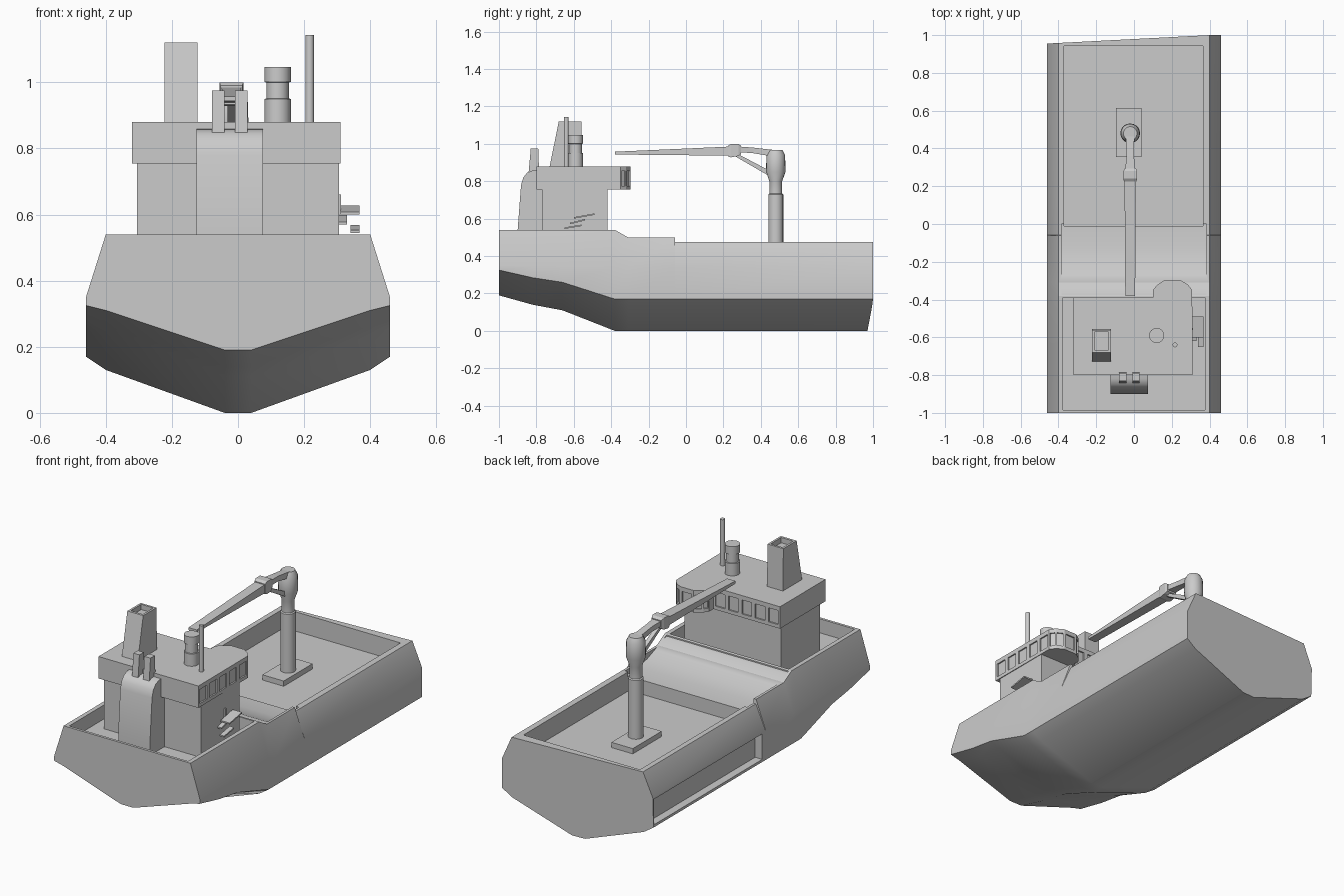
import bpy, bmesh, math
from mathutils import Vector

if "Cube" in bpy.data.objects:
    bpy.data.objects.remove(bpy.data.objects["Cube"])


def make(name, verts, faces, smooth=None):
    me = bpy.data.meshes.new(name)
    me.from_pydata([tuple(v) for v in verts], [], faces)
    bm = bmesh.new()
    bm.from_mesh(me)
    bmesh.ops.recalc_face_normals(bm, faces=bm.faces)
    bm.to_mesh(me)
    bm.free()
    ob = bpy.data.objects.new(name, me)
    bpy.context.collection.objects.link(ob)
    if smooth:
        activate(ob)
        bpy.ops.object.shade_smooth_by_angle(angle=math.radians(smooth))
    return ob


def activate(ob):
    bpy.ops.object.select_all(action='DESELECT')
    ob.select_set(True)
    bpy.context.view_layer.objects.active = ob


def loft(name, rings, smooth=None):
    n = len(rings[0])
    faces = [(i * n + j, i * n + (j + 1) % n, (i + 1) * n + (j + 1) % n, (i + 1) * n + j)
             for i in range(len(rings) - 1) for j in range(n)]
    faces += [tuple(range(n)), tuple(range((len(rings) - 1) * n, len(rings) * n))]
    return make(name, [v for r in rings for v in r], faces, smooth)


def box(name, x0, x1, y0, y1, z0, z1):
    return loft(name, [[(x0, y0, z), (x1, y0, z), (x1, y1, z), (x0, y1, z)] for z in (z0, z1)])


def side_profile(name, pts, x0, x1, smooth=None):
    return loft(name, [[(x, y, z) for y, z in pts] for x in (x0, x1)], smooth)


def turned(name, x, y, prof, n=20):
    return loft(name, [[(x + r * math.cos(2 * math.pi * i / n), y + r * math.sin(2 * math.pi * i / n), z)
                        for i in range(n)] for r, z in prof], 35)


def cut(ob, cutter):
    cutter.hide_render = True
    m = ob.modifiers.new("cut", 'BOOLEAN')
    m.operation, m.solver, m.object = 'DIFFERENCE', 'EXACT', cutter
    activate(ob)
    bpy.ops.object.modifier_apply(modifier=m.name)
    bpy.data.objects.remove(cutter)


# Hull: cross-sections along y (y, keel z, deck edge z)
def section(y, k, top):
    t = k / 0.19
    half = [(0.04, k), (0.40, 0.13 + 0.18 * t), (0.46, 0.17 + 0.155 * t), (0.46, 0.34 + 0.01 * t), (0.40, top)]
    pts = half + [(-x, z) for x, z in reversed(half)]
    if y < 0.9:
        return [(x, y, z) for x, z in pts]
    return [(x, min(1, 0.98 + 0.054 * x - 0.04 * max(0, 0.3 - z)), z) for x, z in pts]


stations = [(-1, .19, .54), (-.82, .14, .54), (-.66, .11, .54), (-.38, 0, .54), (-.31, 0, .50),
            (-.06, 0, .50), (-.058, 0, .475), (1, 0, .475)]
hull = loft("hull", [section(*s) for s in stations])
cut(hull, box("fore_deck_cutter", -.375, .375, -.985, -.39, .46, .8))
cut(hull, side_profile("ramp_cutter", [(-.375, .8), (-.375, .53), (-.33, .52), (-.27, .493), (-.2, .467),
                                       (-.12, .45), (.0, .445), (.0, .8)], -.385, .385))
cut(hull, box("well_cutter", -.37, .365, -.01, .943, .365, .8))
cut(hull, box("side_slot_cutter", -.6, -.415, -.03, .945, .185, .33))
activate(hull)
bpy.ops.object.shade_smooth_by_angle(angle=math.radians(25))

# Deckhouse and bridge
box("deckhouse", -.305, .305, -.77, -.42, .455, .76)
outline = [(-.32, -.8), (.31, -.8), (.308, -.35), (.285, -.32), (.245, -.297), (.16, -.297),
           (.12, -.325), (.10, -.35), (.10, -.39), (-.32, -.39)]
bridge = loft("bridge", [[(x, y, z) for x, y in outline] for z in (.755, .88)])

# Window recesses: (outline edge, number of windows)
for edge, count in ((1, 5), (2, 1), (3, 1), (4, 1), (5, 1), (6, 1), (8, 5)):
    a, b = Vector(outline[edge]), Vector(outline[edge + 1])
    d = (b - a) / count
    u = d.normalized()
    nrm = Vector((u.y, -u.x)) * 0.008
    for i in range(count):
        p, q = a + d * (i + .14), a + d * (i + .86)
        ring = [p - nrm, q - nrm, q + nrm, p + nrm]
        cut(bridge, loft("window_cutter", [[(v.x, v.y, z) for v in ring] for z in (.775, .855)]))

# Engine casing with rounded shoulder
side_profile("engine_casing", [(-.90, .455), (-.90, .54), (-.882, .78), (-.87, .82), (-.85, .845), (-.82, .858),
                               (-.76, .86), (-.76, .455)], -.125, .075, 35)

# Twin exhausts
for x in (-.06, .01):
    side_profile("exhaust", [(-.842, .84), (-.83, .975), (-.79, .975), (-.785, .84)], x - .019, x + .019)

# Funnel with open top
funnel = side_profile("funnel", [(-.73, .875), (-.68, 1.12), (-.56, 1.12), (-.556, .875)], -.222, -.122)
cut(funnel, box("funnel_cutter", -.21, -.134, -.666, -.572, 1.09, 1.2))

# Roof fittings
turned("radar_post", .12, -.59, [(.04, .875), (.04, .95), (.034, .951), (.034, 1.0), (.04, 1.001), (.04, 1.047)], 16)
turned("mast", .217, -.64, [(.013, .875), (.013, 1.143)], 12)

# Side steps beside the deckhouse
for y0, z0, y1, z1, x0, x1 in ((-.65, .545, -.56, .56, .34, .368), (-.62, .57, -.54, .59, .30, .33),
                               (-.60, .60, -.49, .62, .31, .368)):
    side_profile("side_step", [(y0, z0), (y1, z1), (y1, z1 + .008), (y0, z0 + .008)], x0, x1)
box("step_rail", .30, .312, -.56, -.55, .60, .66)

# Deck crane
CX, CY = -.02, .48
box("crane_base", -.095, .04, .355, .615, .36, .395)
turned("crane_column", CX, CY, [(.04, .39), (.04, .73), (.034, .735), (.034, .80), (.052, .85), (.05, .94), (.036, .968)])


def boom(name, stations):
    loft(name, [[(CX - w, y, b), (CX + w, y, b), (CX + w, y, t), (CX - w, y, t)] for y, w, b, t in stations])


boom("crane_boom", [(-.38, .026, .943, .958), (.225, .03, .937, .985), (.29, .026, .955, .985),
                    (.36, .02, .95, .98), (.48, .022, .93, .966)])
boom("boom_collar", [(.225, .033, .933, .99), (.24, .036, .928, 1.0), (.28, .036, .935, 1.0), (.295, .03, .945, .99)])
boom("boom_strut", [(.26, .012, .935, .955), (.45, .012, .825, .855)])
